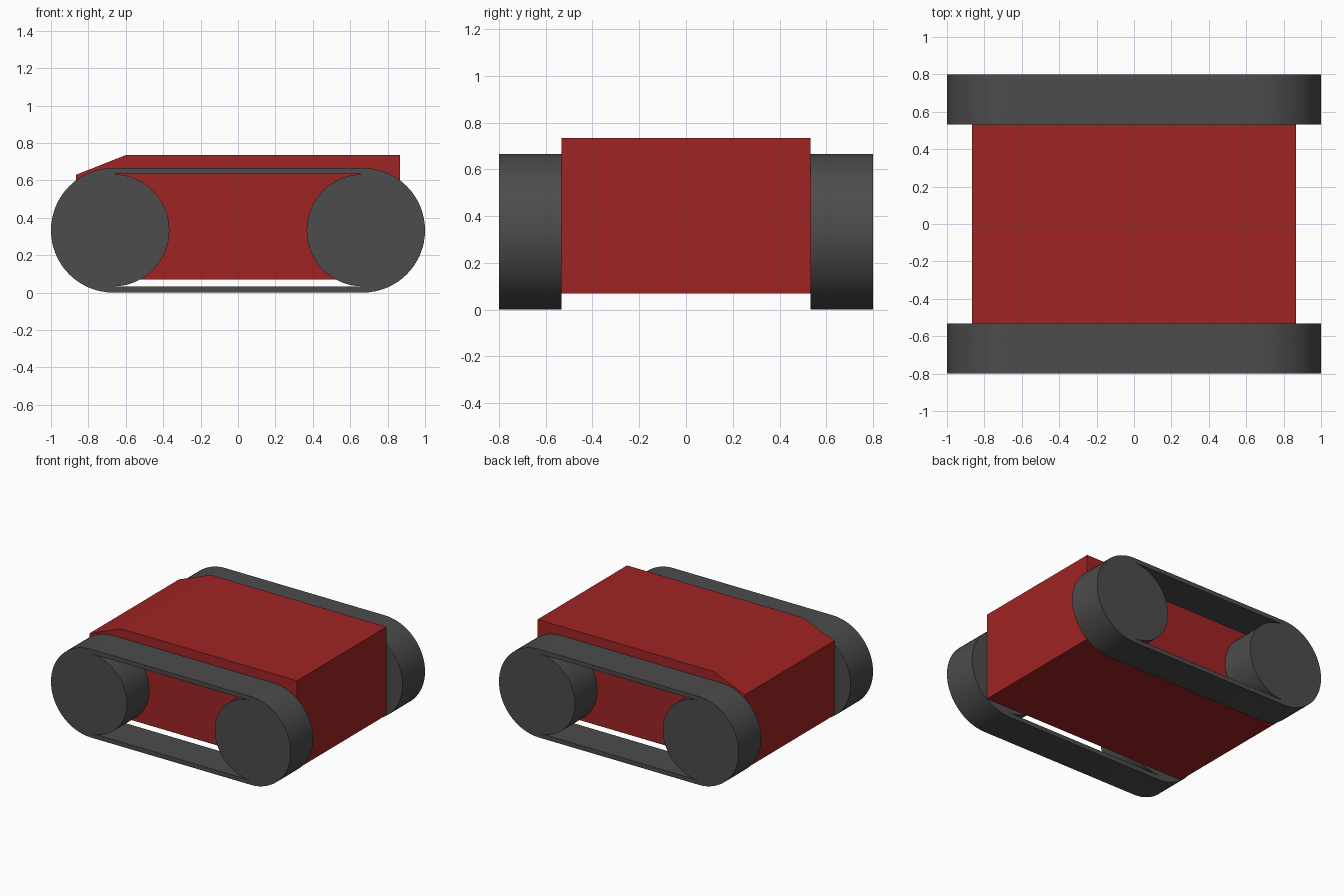
import bpy
import bmesh
import math

cube = bpy.data.objects.get("Cube")
if cube:
    bpy.data.objects.remove(cube, do_unlink=True)

HALF_WIDTH = 0.533           # hull half width, where the tracks begin
OUTER_Y = 0.80               # outer face of the tracks
AXLE_X, AXLE_Z = 0.667, 0.333
TRACK_R, WHEEL_R = 0.333, 0.30
ARC_STEPS = 32


def make_material(name, color):
    mat = bpy.data.materials.new(name)
    mat.use_nodes = True
    mat.diffuse_color = color
    mat.node_tree.nodes["Principled BSDF"].inputs["Base Color"].default_value = color
    return mat


def make_object(name, bm, mat, smooth=False):
    bmesh.ops.recalc_face_normals(bm, faces=bm.faces)
    mesh = bpy.data.meshes.new(name)
    bm.to_mesh(mesh)
    bm.free()
    mesh.materials.append(mat)
    obj = bpy.data.objects.new(name, mesh)
    bpy.context.collection.objects.link(obj)
    if smooth:
        bpy.ops.object.select_all(action='DESELECT')
        obj.select_set(True)
        bpy.context.view_layer.objects.active = obj
        bpy.ops.object.shade_smooth_by_angle(angle=math.radians(30))
    return obj


def prism(profile, y0, y1):
    """Solid with an x-z profile, running from y0 to y1."""
    bm = bmesh.new()
    face = bm.faces.new([bm.verts.new((x, y0, z)) for x, z in profile])
    new = bmesh.ops.extrude_face_region(bm, geom=[face])["geom"]
    verts = [v for v in new if isinstance(v, bmesh.types.BMVert)]
    bmesh.ops.translate(bm, verts=verts, vec=(0, y1 - y0, 0))
    return bm


def stadium(radius):
    """Outline of a belt around both axles."""
    points = []
    for side, start in ((1, -math.pi / 2), (-1, math.pi / 2)):
        for i in range(ARC_STEPS + 1):
            a = start + math.pi * i / ARC_STEPS
            points.append((side * AXLE_X + radius * math.cos(a),
                           AXLE_Z + radius * math.sin(a)))
    return points


def belt(y0, y1):
    """Hollow band between the outer and inner outlines."""
    bm = bmesh.new()
    loops = [[bm.verts.new((x, y, z)) for x, z in stadium(r)]
             for r, y in ((TRACK_R, y0), (TRACK_R, y1), (WHEEL_R, y1), (WHEEL_R, y0))]
    count = len(loops[0])
    for k in range(4):
        a, b = loops[k], loops[(k + 1) % 4]
        for i in range(count):
            j = (i + 1) % count
            bm.faces.new((a[i], a[j], b[j], b[i]))
    return bm


red = make_material("hull red", (0.352, 0.017, 0.017, 1))
grey = make_material("track grey", (0.072, 0.072, 0.072, 1))

# Hull with one sloped top edge
hull_profile = [(-0.865, 0.07), (0.865, 0.07), (0.865, 0.735),
                (-0.60, 0.735), (-0.865, 0.63)]
make_object("hull", prism(hull_profile, -HALF_WIDTH, HALF_WIDTH), red)

# Track belt and two wheels on each side
for label, s in (("front", -1), ("back", 1)):
    y0, y1 = s * HALF_WIDTH, s * OUTER_Y
    make_object(label + "_track", belt(y0, y1), grey, smooth=True)
    for end, sx in (("left", 1), ("right", -1)):
        circle = [(sx * AXLE_X + WHEEL_R * math.cos(math.pi * i / ARC_STEPS),
                   AXLE_Z + WHEEL_R * math.sin(math.pi * i / ARC_STEPS))
                  for i in range(2 * ARC_STEPS)]
        make_object(f"{label}_{end}_wheel", prism(circle, y0, y1), grey, smooth=True)
